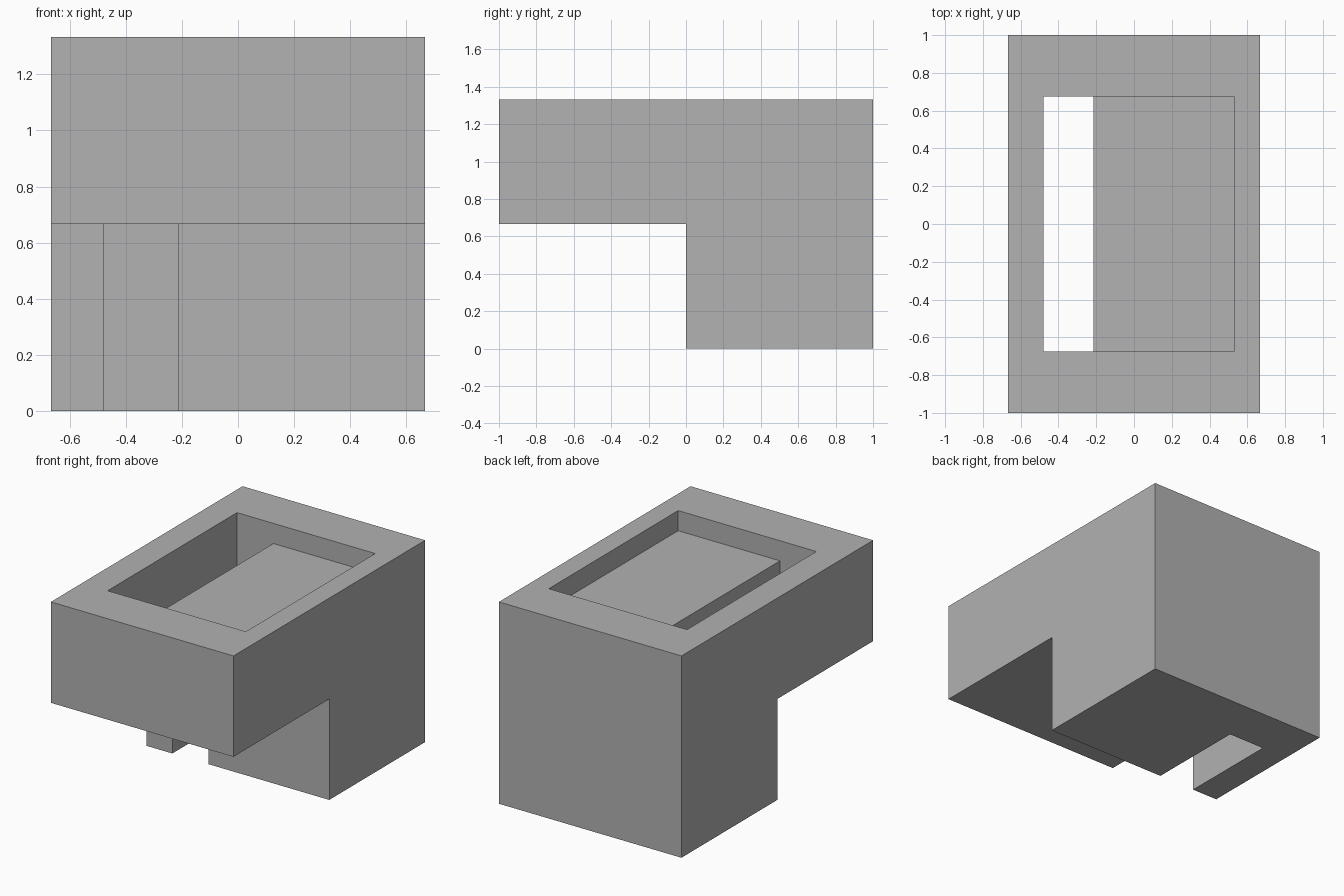
import bpy
import bmesh

cube = bpy.data.objects.get("Cube")
if cube:
    bpy.data.objects.remove(cube, do_unlink=True)

HALF_WIDTH = 0.667
HEIGHT = 1.333
OPEN_Y = 0.675  # half length of the opening

grey = bpy.data.materials.new("plain grey")
grey.use_nodes = True
colour = (0.445, 0.445, 0.445, 1)
grey.diffuse_color = colour
grey.node_tree.nodes["Principled BSDF"].inputs["Base Color"].default_value = colour


def extrude_profile(name, profile, x0, x1):
    """Solid made by sweeping a (y, z) outline from x0 to x1."""
    bm = bmesh.new()
    face = bm.faces.new([bm.verts.new((x0, y, z)) for y, z in profile])
    swept = bmesh.ops.extrude_face_region(bm, geom=[face])["geom"]
    verts = [v for v in swept if isinstance(v, bmesh.types.BMVert)]
    bmesh.ops.translate(bm, verts=verts, vec=(x1 - x0, 0, 0))
    bmesh.ops.recalc_face_normals(bm, faces=bm.faces)
    mesh = bpy.data.meshes.new(name)
    bm.to_mesh(mesh)
    bm.free()
    mesh.materials.append(grey)
    obj = bpy.data.objects.new(name, mesh)
    bpy.context.collection.objects.link(obj)
    return obj


def cut_opening(body, name, x0, x1, floor):
    """Cut a rectangular opening down from the top to the given floor."""
    top = HEIGHT + 0.2
    outline = [(-OPEN_Y, floor), (OPEN_Y, floor), (OPEN_Y, top), (-OPEN_Y, top)]
    cutter = extrude_profile(name, outline, x0, x1)
    cutter.hide_render = True
    mod = body.modifiers.new(name, "BOOLEAN")
    mod.operation = "DIFFERENCE"
    mod.solver = "EXACT"
    mod.object = cutter
    bpy.context.view_layer.objects.active = body
    bpy.ops.object.modifier_apply(modifier=mod.name)
    bpy.data.objects.remove(cutter, do_unlink=True)


# Stepped body: tall rear block with a front overhang
step = HEIGHT / 2
body = extrude_profile(
    "stepped_body",
    [(0, 0), (1, 0), (1, HEIGHT), (-1, HEIGHT), (-1, step), (0, step)],
    -HALF_WIDTH, HALF_WIDTH)

# Shallow recess in the top, then a slot through the full height beside it
cut_opening(body, "recess_cutter", -0.4, 0.53, 1.2)
cut_opening(body, "slot_cutter", -0.48, -0.214, -0.2)
